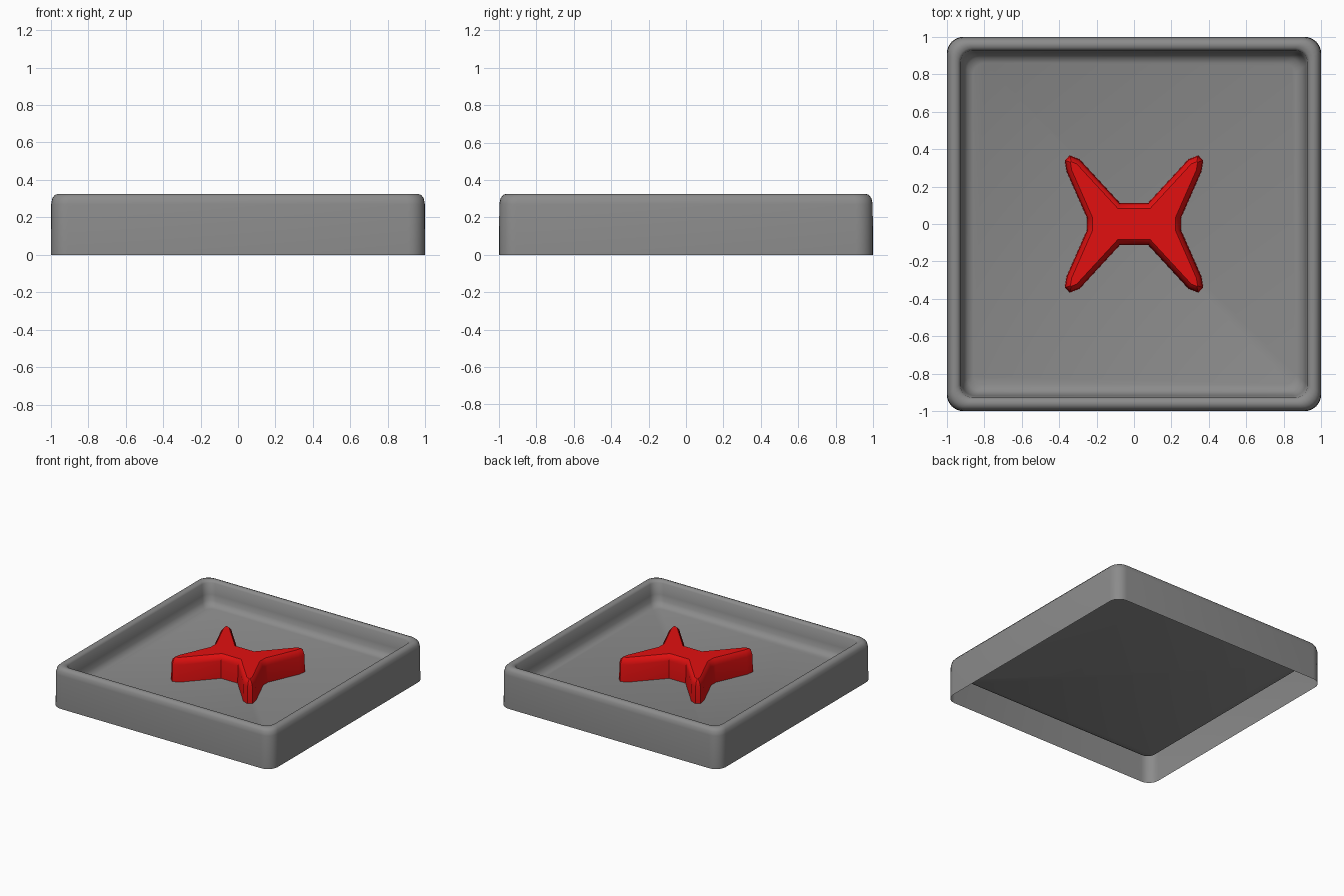
import bpy, bmesh, math
from mathutils import Vector

cube = bpy.data.objects.get("Cube")
if cube:
    bpy.data.objects.remove(cube, do_unlink=True)


def make_material(name, colour):
    mat = bpy.data.materials.new(name)
    mat.use_nodes = True
    rgba = (*colour, 1)
    mat.diffuse_color = rgba
    bsdf = next(n for n in mat.node_tree.nodes if n.type == 'BSDF_PRINCIPLED')
    bsdf.inputs["Base Color"].default_value = rgba
    return mat


def loft(name, rings, mat, angle):
    """Skin closed rings from bottom to top, or outside to inside, and cap the last."""
    bm = bmesh.new()
    loops = [[bm.verts.new(p) for p in ring] for ring in rings]
    for a, b in zip(loops, loops[1:]):
        for i in range(len(a)):
            j = (i + 1) % len(a)
            bm.faces.new((a[i], a[j], b[j], b[i]))
    bm.faces.new(loops[-1])
    mesh = bpy.data.meshes.new(name)
    bm.to_mesh(mesh)
    bm.free()
    mesh.materials.append(mat)
    obj = bpy.data.objects.new(name, mesh)
    bpy.context.collection.objects.link(obj)
    bpy.ops.object.select_all(action='DESELECT')
    obj.select_set(True)
    bpy.context.view_layer.objects.active = obj
    bpy.ops.object.shade_smooth_by_angle(angle=math.radians(angle))
    return obj


def rounded_square(half, z, radius, steps=6):
    ring = []
    for q in range(4):
        mid = math.radians(45 + 90 * q)
        c = half - radius
        cx = math.copysign(c, math.cos(mid))
        cy = math.copysign(c, math.sin(mid))
        for s in range(steps + 1):
            a = math.radians(90 * (q + s / steps))
            ring.append((cx + radius * math.cos(a), cy + radius * math.sin(a), z))
    return ring


def offset_ring(points, inset, z):
    """Move a counter-clockwise outline inward by an even distance."""
    ring = []
    for i, p in enumerate(points):
        d1 = (p - points[i - 1]).normalized()
        d2 = (points[(i + 1) % len(points)] - p).normalized()
        n1, n2 = Vector((-d1.y, d1.x)), Vector((-d2.y, d2.x))
        q = p + (n1 + n2) * inset / (1 + n1.dot(n2))
        ring.append((q.x, q.y, z))
    return ring


grey = make_material("grey", (0.26, 0.26, 0.26))
red = make_material("red", (0.76, 0.005, 0.005))

# Tray: thin folded sheet, open underneath, with a rounded rim and raised floor
tray_profile = [  # half width, height, corner radius
    (1.0, 0, 0.09), (0.998, 0.27, 0.09), (0.992, 0.302, 0.09),
    (0.978, 0.32, 0.085), (0.96, 0.326, 0.08), (0.94, 0.322, 0.075),
    (0.928, 0.308, 0.07), (0.918, 0.22, 0.07), (0.908, 0.175, 0.07),
    (0.89, 0.147, 0.065), (0.86, 0.135, 0.06),
]
loft("tray", [rounded_square(*p) for p in tray_profile], grey, 50)

# Cross: one quarter of the outline mirrored to all four arms
quarter = [(0.25, 0.03), (0.36, 0.28), (0.37, 0.34),
           (0.342, 0.366), (0.29, 0.345), (0.075, 0.112)]
outline = []
for sx, sy in ((1, 1), (-1, 1), (-1, -1), (1, -1)):
    arm = [Vector((sx * x, sy * y)) for x, y in quarter]
    outline += arm if sx * sy > 0 else arm[::-1]
cross_profile = [(0, 0.135), (0.003, 0.275), (0.012, 0.308), (0.028, 0.325)]
loft("cross", [offset_ring(outline, *p) for p in cross_profile], red, 40)
